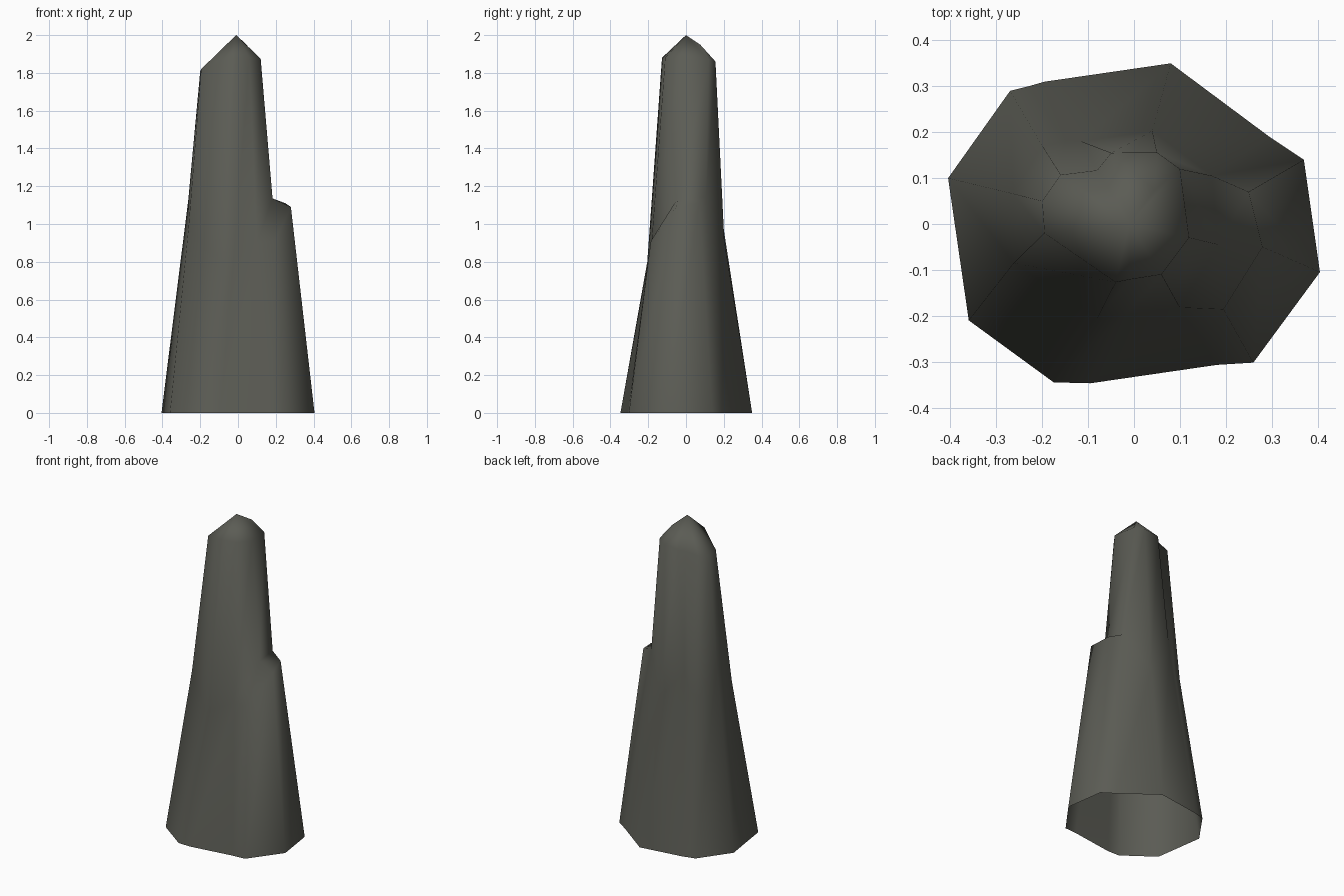
import bpy, bmesh

if "Cube" in bpy.data.objects:
    bpy.data.objects.remove(bpy.data.objects["Cube"])

# Rock columns, counter-clockwise from the left: base xy, middle xyz, top xyz
columns = [
    ((-.405, .10), (-.263, .066, 1.13), (-.20, .05, 1.81)),
    ((-.36, -.21), (-.262, -.085, .98), (-.195, -.02, 1.82)),
    ((-.175, -.345), (-.08, -.205, .80), (-.04, -.127, 1.88)),
    ((-.095, -.347), (-.02, -.198, .84), (-.01, -.121, 1.88)),
    ((.18, -.307), (.10, -.182, .90), (.06, -.11, 1.88)),
    (None, (.183, -.045, 1.135), (.12, -.03, 1.875)),
    ((.295, .19), (.17, .105, 1.14), (.10, .12, 1.87)),
    ((.08, .35), (.04, .203, .91), (.05, .156, 1.86)),
    ((-.195, .31), (-.115, .18, 1.10), (-.05, .155, 1.85)),
    ((-.23, .30), (-.15, .18, 1.0), (-.08, .117, 1.83)),
    ((-.27, .29), (-.20, .17, .95), (-.16, .107, 1.82)),
]
# Shoulder on the right: base xy, ledge xyz
shoulder = [
    ((.26, -.302), (.195, -.186, .91)),
    ((.405, -.105), (.28, -.05, 1.09)),
    ((.37, .14), (.25, .07, 1.11)),
]

bm = bmesh.new()
base = [bm.verts.new((*c[0], 0)) if c[0] else None for c in columns]
mid = [bm.verts.new(c[1]) for c in columns]
top = [bm.verts.new(c[2]) for c in columns]
s_base = [bm.verts.new((*s[0], 0)) for s in shoulder]
s_top = [bm.verts.new(s[1]) for s in shoulder]

# Lower wall, with the shoulder bulging out in place of column 5 (open below)
low = base[:5] + s_base + base[6:]
ledge = mid[:5] + s_top + mid[6:]
for lower, upper in ((low, ledge), (mid, top)):
    n = len(lower)
    for i in range(n):
        j = (i + 1) % n
        bm.faces.new((lower[i], lower[j], upper[j], upper[i]))

# Ledge on the shoulder
for tri in ((mid[4], s_top[0], mid[5]), (s_top[0], s_top[1], mid[5]),
            (s_top[1], s_top[2], mid[5]), (s_top[2], mid[6], mid[5])):
    bm.faces.new(tri)

# Pointed cap with a small bump at the back right
peak = bm.verts.new((-.01, 0, 2))
bump = bm.verts.new((.045, .075, 1.95))
n = len(top)
for i in range(n):
    j = (i + 1) % n
    bm.faces.new((top[i], top[j], bump if i in (6, 7) else peak))
bm.faces.new((top[6], bump, peak))
bm.faces.new((bump, top[8], peak))

for f in bm.faces:
    f.smooth = True
mesh = bpy.data.meshes.new("rock_spire")
bm.to_mesh(mesh)
bm.free()

stone = bpy.data.materials.new("dark stone")
stone.diffuse_color = (.105, .107, .09, 1)
stone.use_nodes = True
stone.node_tree.nodes["Principled BSDF"].inputs["Base Color"].default_value = stone.diffuse_color
mesh.materials.append(stone)
rock = bpy.data.objects.new("rock_spire", mesh)
bpy.context.collection.objects.link(rock)
